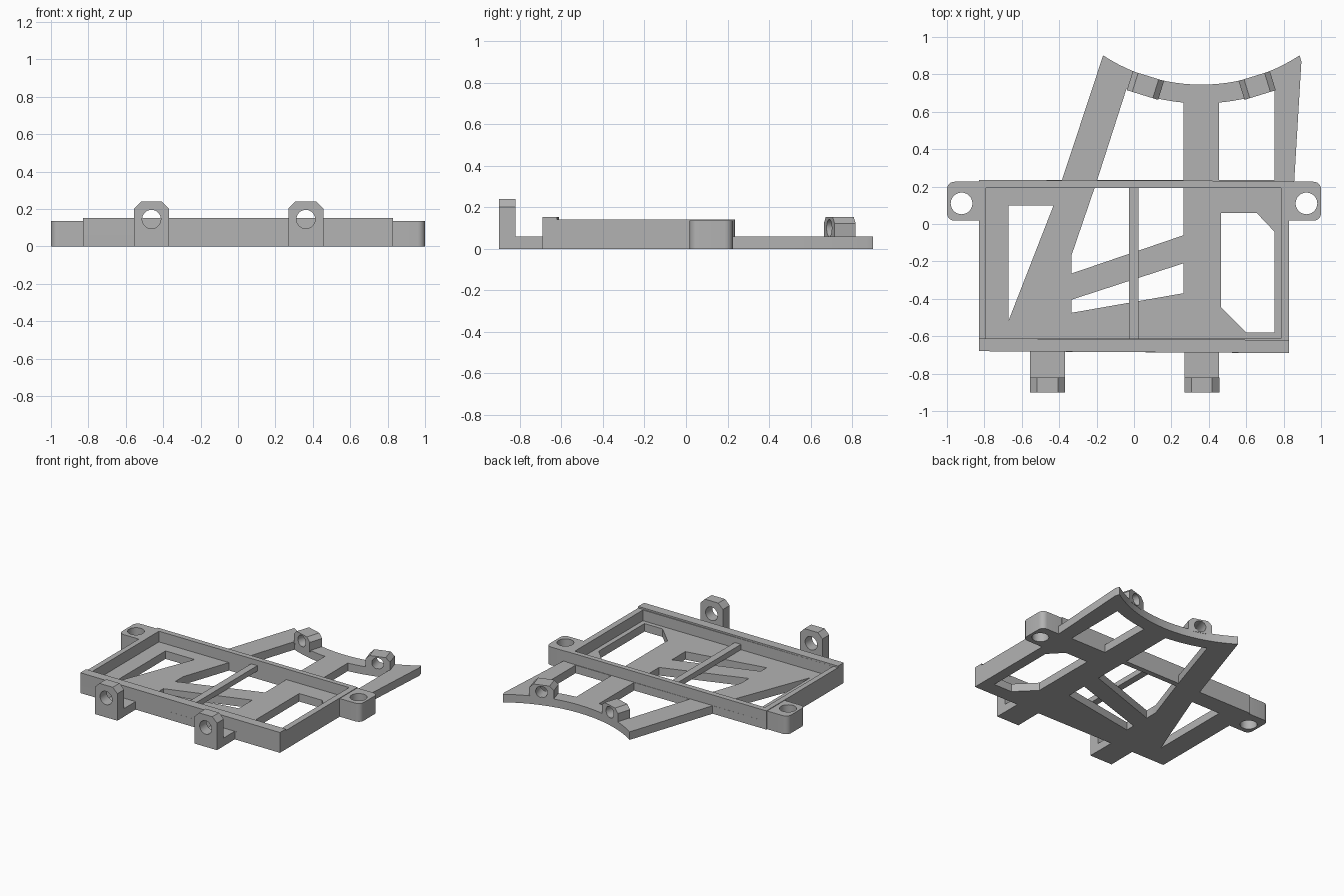
import bpy
from math import sin, cos, asin, pi, radians
from mathutils import Matrix

if "Cube" in bpy.data.objects:
    bpy.data.objects.remove(bpy.data.objects["Cube"])

grey = bpy.data.materials.new("plain_grey")
grey.use_nodes = True
grey.diffuse_color = (0.45, 0.45, 0.45, 1)
grey.node_tree.nodes["Principled BSDF"].inputs["Base Color"].default_value = (0.45, 0.45, 0.45, 1)

FLOOR, WALL = 0.06, 0.14
ARC_X, ARC_Y, R_OUT, R_IN = 0.36, 1.705, 0.96, 1.06


def plate(name, loops, low, high, matrix=None):
    """Extrude an outline (first loop) with holes (other loops) from low to high."""
    curve = bpy.data.curves.new(name, "CURVE")
    curve.dimensions = "2D"
    curve.fill_mode = "BOTH"
    curve.extrude = (high - low) / 2
    for loop in loops:
        spline = curve.splines.new("POLY")
        spline.points.add(len(loop) - 1)
        for point, (x, y) in zip(spline.points, loop):
            point.co = (x, y, 0, 1)
        spline.use_cyclic_u = True
    obj = bpy.data.objects.new(name, curve)
    bpy.context.collection.objects.link(obj)
    bpy.ops.object.select_all(action="DESELECT")
    obj.select_set(True)
    bpy.context.view_layer.objects.active = obj
    bpy.ops.object.convert(target="MESH")
    obj = bpy.context.view_layer.objects.active
    obj.data.transform(Matrix.Translation((0, 0, (low + high) / 2)))
    if matrix:
        obj.data.transform(matrix)
    obj.data.materials.clear()
    obj.data.materials.append(grey)
    bpy.ops.object.shade_smooth_by_angle(angle=radians(30))
    return obj


def rect(x0, x1, y0, y1):
    return [(x0, y0), (x1, y0), (x1, y1), (x0, y1)]


def circle(x, y, r, n=32):
    return [(x + r * cos(2 * pi * i / n), y + r * sin(2 * pi * i / n)) for i in range(n)]


def arc(radius, x0, x1, n=12):
    """Points on the concave rear edge between two x positions."""
    a0, a1 = asin((x0 - ARC_X) / radius), asin((x1 - ARC_X) / radius)
    steps = [a0 + (a1 - a0) * i / n for i in range(n + 1)]
    return [(ARC_X + radius * sin(a), ARC_Y - radius * cos(a)) for a in steps]


# Base plate: floor, front tabs and rear struts in one outline
outline = [(-0.83, -0.68), (-0.555, -0.68), (-0.555, -0.82), (-0.37, -0.82), (-0.37, -0.683),
           (0.27, -0.687), (0.27, -0.82), (0.455, -0.82), (0.455, -0.688), (0.83, -0.69),
           (0.83, 0.2), (0.855, 0.2), (0.895, 0.87)]
outline += arc(R_OUT, 0.885, -0.165, 24) + [(-0.385, 0.235), (-0.83, 0.235)]
openings = [
    [(-0.67, 0.1), (-0.43, 0.1), (-0.67, -0.515)],
    [(-0.21, 0.195), (-0.335, -0.17), (-0.335, -0.265), (0.265, -0.06), (0.265, 0.195)],
    [(-0.335, -0.405), (0.265, -0.21), (0.265, -0.37), (-0.335, -0.475)],
    [(0.465, 0.06), (0.655, 0.06), (0.75, -0.04), (0.75, -0.58), (0.6, -0.58), (0.465, -0.445)],
    [(-0.197, 0.235)] + arc(R_IN, -0.04, 0.265) + [(0.265, 0.235)],
    [(0.455, 0.235)] + arc(R_IN, 0.455, 0.75) + [(0.75, 0.235)],
]
plate("base_plate", [outline] + openings, 0, FLOOR)

# Tray walls, raised front rail and centre rib
walls = [(-0.83, -0.68), (0.83, -0.69), (0.83, 0.23), (-0.83, 0.235)]
plate("tray_walls", [walls, rect(-0.79, 0.785, -0.612, 0.193)], FLOOR, WALL)
plate("front_rail", [[(-0.83, -0.68), (0.83, -0.69), (0.83, -0.62), (-0.83, -0.612)]], WALL, 0.152)
plate("centre_rib", [rect(-0.027, 0.025, -0.612, 0.193)], FLOOR, 0.1)

# Side ears with rounded outer corners and a bolt hole
for side, label in ((1, "left"), (-1, "right")):
    ear = [(0.83, 0.018)]
    for cy, start in ((0.058, -pi / 2), (0.186, 0)):
        ear += [(0.96 + 0.04 * cos(start + i * pi / 12), cy + 0.04 * sin(start + i * pi / 12))
                for i in range(7)]
    ear += [(0.83, 0.226)]
    plate(label + "_ear", [[(side * x, y) for x, y in ear], circle(side * 0.922, 0.11, 0.058)],
          0, 0.136)


def lug(name, width, height, chamfer, hole_z, hole_r, depth, matrix, bottom=0.0):
    """Upright block with chamfered top corners and a bore along its depth."""
    w = width / 2
    shape = [(-w, bottom), (w, bottom), (w, height - chamfer), (w - chamfer, height),
             (chamfer - w, height), (-w, height - chamfer)]
    upright = Matrix.Rotation(pi / 2, 4, "X")
    plate(name, [shape, circle(0, hole_z, hole_r)], -depth / 2, depth / 2, matrix @ upright)


# Front hinge lugs
for x, label in ((0.3625, "left"), (-0.4625, "right")):
    lug(label + "_front_lug", 0.187, 0.24, 0.038, 0.145, 0.05, 0.08,
        Matrix.Translation((x, -0.86, 0)))

# Rear lugs, set square to the curved edge
for side, label in ((1, "left"), (-1, "right")):
    angle = radians(17.2) * side
    mid = (R_OUT + R_IN) / 2
    place = Matrix.Translation((ARC_X + mid * sin(angle), ARC_Y - mid * cos(angle), 0))
    lug(label + "_rear_lug", 0.175, 0.152, 0.03, 0.1, 0.042, 0.106,
        place @ Matrix.Rotation(angle, 4, "Z"), 0.05)
